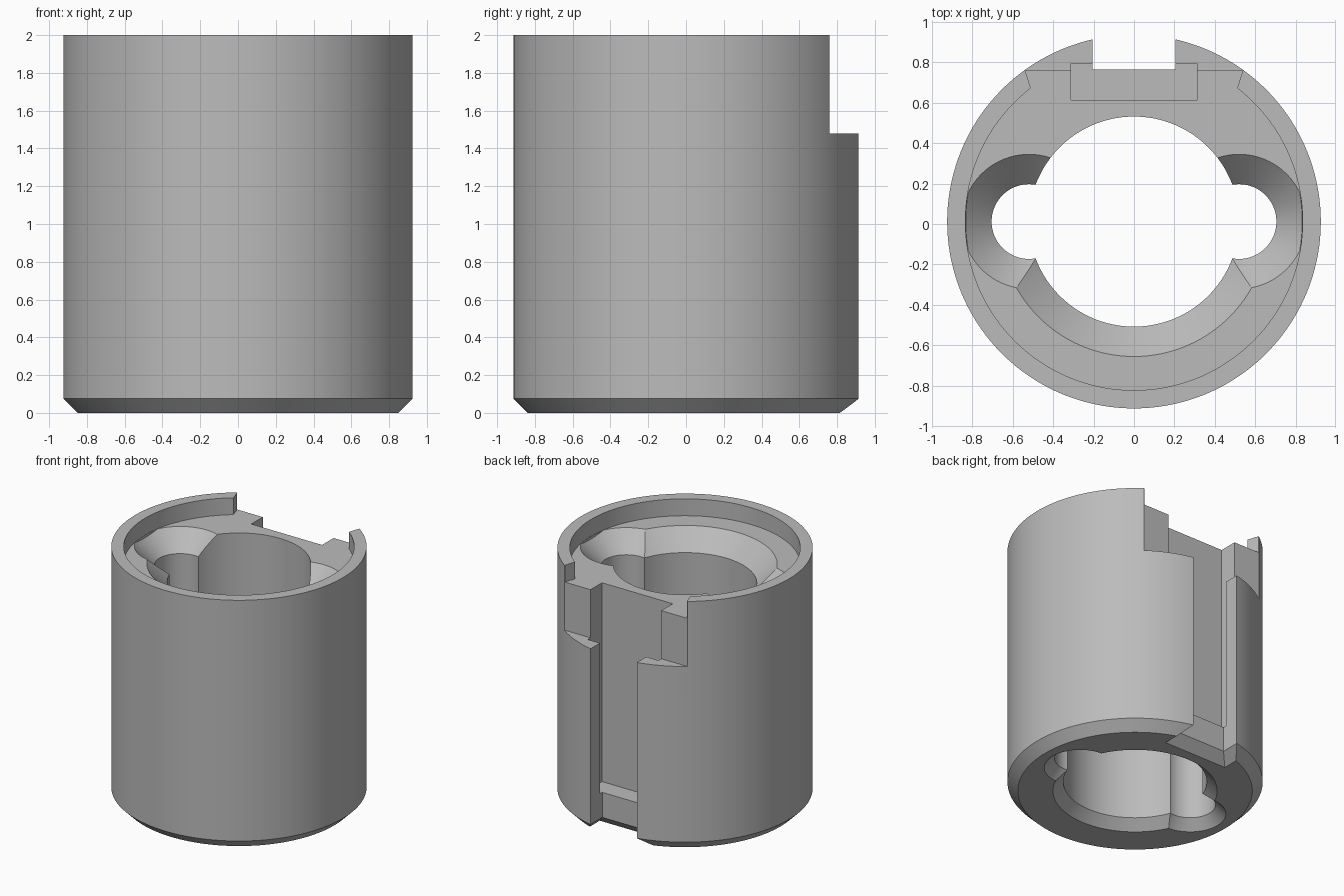
import bpy
import bmesh
import math

SEGMENTS = 144
CY = 0.012          # axis of the turned shape
TOP = 2.0
FLOOR = 1.865       # seat of the counterbore
BORE = 0.52
LOBE = 0.185
LOBE_X = 0.52
CHAMFER = 0.075
COUNTERBORE = 0.835

cube = bpy.data.objects.get("Cube")
if cube:
    bpy.data.objects.remove(cube, do_unlink=True)

steel = bpy.data.materials.new("grey_steel")
steel.use_nodes = True
grey = (0.5, 0.5, 0.5, 1)
steel.diffuse_color = grey
steel.node_tree.nodes["Principled BSDF"].inputs["Base Color"].default_value = grey


def circle(r, cx=0.0):
    step = 2 * math.pi / SEGMENTS
    return [(cx + r * math.cos(i * step), CY + r * math.sin(i * step))
            for i in range(SEGMENTS)]


def block(half, y0, y1):
    return [(-half, y0), (half, y0), (half, y1), (-half, y1)]


def loft(name, layers):
    """Closed solid through a stack of (outline, height) layers."""
    bm = bmesh.new()
    rings = [[bm.verts.new((x, y, z)) for x, y in outline] for outline, z in layers]
    bm.faces.new(rings[0][::-1])
    bm.faces.new(rings[-1])
    count = len(rings[0])
    for low, high in zip(rings, rings[1:]):
        for i in range(count):
            j = (i + 1) % count
            bm.faces.new((low[i], low[j], high[j], high[i]))
    mesh = bpy.data.meshes.new(name)
    bm.to_mesh(mesh)
    bm.free()
    mesh.materials.append(steel)
    obj = bpy.data.objects.new(name, mesh)
    bpy.context.collection.objects.link(obj)
    return obj


def combine(target, cutter, operation="DIFFERENCE"):
    """Apply a boolean and discard the cutter."""
    cutter.hide_render = True
    mod = target.modifiers.new("cut", "BOOLEAN")
    mod.object = cutter
    mod.operation = operation
    mod.solver = "EXACT"
    bpy.context.view_layer.objects.active = target
    bpy.ops.object.modifier_apply(modifier=mod.name)
    bpy.data.objects.remove(cutter, do_unlink=True)


def bore_layers(r, cx, flared):
    """Through hole with a bottom chamfer and an optional wide top chamfer."""
    layers = [(circle(r + 2 * CHAMFER, cx), -CHAMFER), (circle(r, cx), CHAMFER)]
    if flared:
        layers += [(circle(r, cx), FLOOR - 0.148), (circle(r + 0.178, cx), FLOOR + 0.03)]
    else:
        layers.append((circle(r, cx), TOP + 0.1))
    return layers


# Turned body with a chamfered foot
body = loft("sleeve_body", [(circle(0.85), 0), (circle(0.925), CHAMFER), (circle(0.925), TOP)])

# Counterbore, opened at the back between two slanted rim ends
combine(body, loft("counterbore", [(circle(COUNTERBORE), FLOOR), (circle(COUNTERBORE), 2.1)]))
gap = [(-0.507, 0.66), (0.507, 0.66), (0.555, 0.81), (-0.555, 0.81)]
combine(body, loft("rim_gap", [(gap, FLOOR), (gap, 2.1)]))

# Flat on the upper back
flat = block(1.0, 0.76, 1.2)
combine(body, loft("back_flat", [(flat, 1.48), (flat, 2.2)]))

# T-slot: wide inner channel and narrow mouth, mouth flared at the foot
channel = block(0.313, 0.615, 0.795)
combine(body, loft("slot_channel", [(channel, 0.275), (channel, 2.3)]))
mouth = block(0.205, 0.765, 1.3)
flare = block(0.205 + 2 * CHAMFER, 0.765 - 2 * CHAMFER, 1.3)
combine(body, loft("slot_mouth", [(flare, -CHAMFER), (mouth, CHAMFER), (mouth, 2.3)]))

# Central bore, with its top chamfer on the front half only
combine(body, loft("central_bore", bore_layers(BORE, 0, False)))
cone = loft("front_chamfer", [(circle(BORE - 0.05), FLOOR - 0.198),
                              (circle(BORE + 0.178), FLOOR + 0.03)])
front = block(1.0, -1.0, CY)
combine(cone, loft("front_half", [(front, 1), (front, 3)]), "INTERSECT")
combine(body, cone)

# Side lobes, kept inside the counterbore wall
for side in (-1, 1):
    lobe = loft("side_lobe", bore_layers(LOBE, side * LOBE_X, True))
    limit = circle(COUNTERBORE - 0.002)
    combine(lobe, loft("lobe_limit", [(limit, -1), (limit, 3)]), "INTERSECT")
    combine(body, lobe)

# Smooth curved walls, crisp edges
bpy.ops.object.select_all(action="DESELECT")
body.select_set(True)
bpy.context.view_layer.objects.active = body
bpy.ops.object.shade_smooth_by_angle(angle=math.radians(25))
